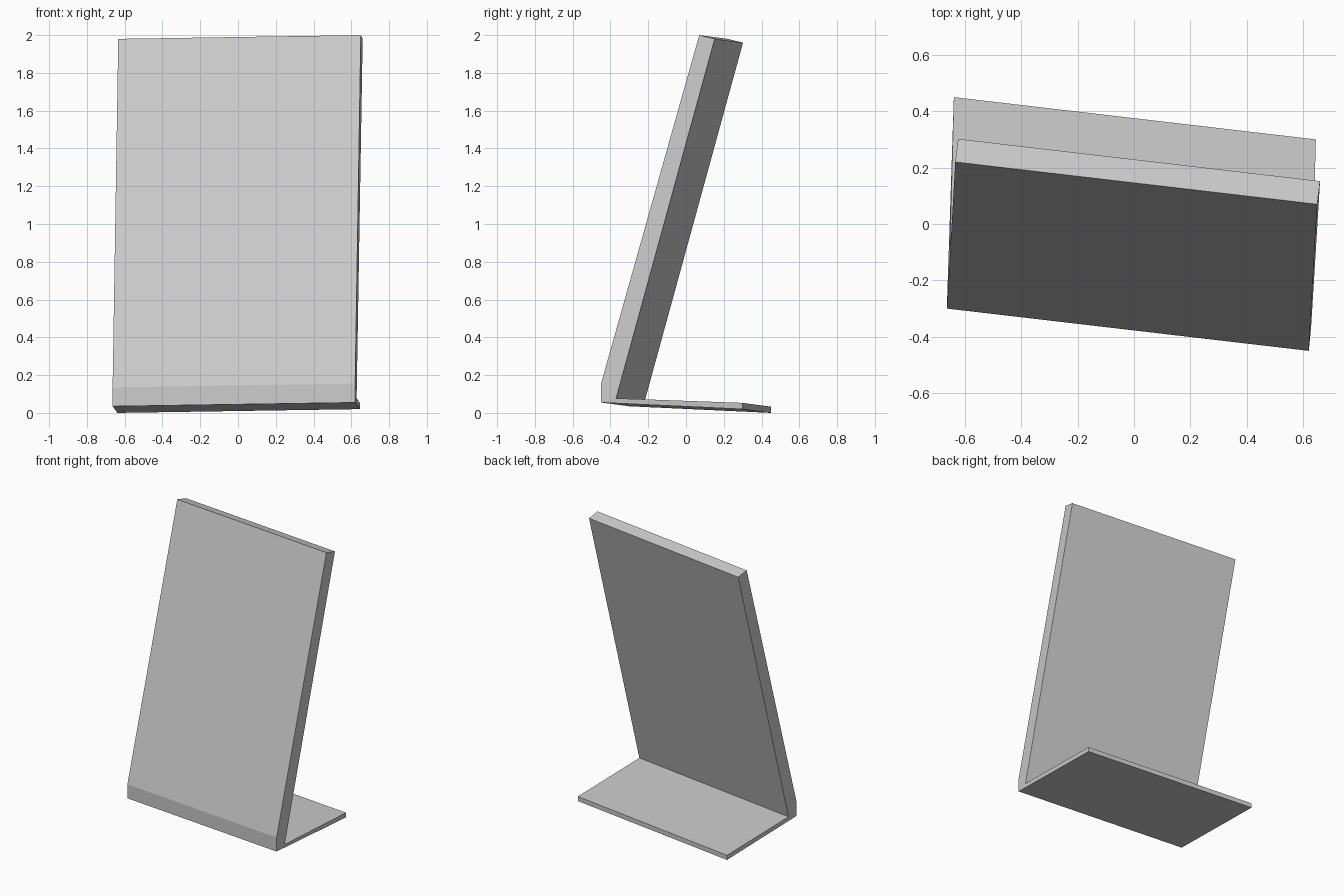
import bpy
import bmesh
from mathutils import Vector

cube = bpy.data.objects.get("Cube")
if cube:
    bpy.data.objects.remove(cube, do_unlink=True)

# One plain grey for the whole stand
grey = bpy.data.materials.new("light_grey")
grey.use_nodes = True
colour = (0.6, 0.6, 0.6, 1)
grey.diffuse_color = colour
grey.node_tree.nodes["Principled BSDF"].inputs["Base Color"].default_value = colour

# Right-hand end of the slightly turned L-shaped sheet
profile = [Vector(p) for p in (
    (0.62, -0.45, 0.055),    # front bottom
    (0.645, 0.30, 0.02),     # foot tip, bottom
    (0.645, 0.30, 0.053),    # foot tip, top
    (0.628, -0.37, 0.077),   # inner corner
    (0.66, 0.152, 1.98),     # panel top, back
    (0.65, 0.07, 2.0),       # panel top, front
    (0.62, -0.45, 0.155),    # front bend
)]
width = Vector((1.284, -0.15, 0.02))

# Sweep the profile across the width
bm = bmesh.new()
right = [bm.verts.new(p) for p in profile]
left = [bm.verts.new(p - width) for p in profile]
count = len(profile)
for i in range(count):
    j = (i + 1) % count
    bm.faces.new((right[i], right[j], left[j], left[i]))

# Close each end with a foot part and a panel part
for end in (right, left):
    bm.faces.new(end[:4])
    bm.faces.new([end[0]] + end[3:])
bmesh.ops.recalc_face_normals(bm, faces=bm.faces)

mesh = bpy.data.meshes.new("display_stand")
bm.to_mesh(mesh)
bm.free()
mesh.materials.append(grey)
stand = bpy.data.objects.new("display_stand", mesh)
bpy.context.collection.objects.link(stand)
